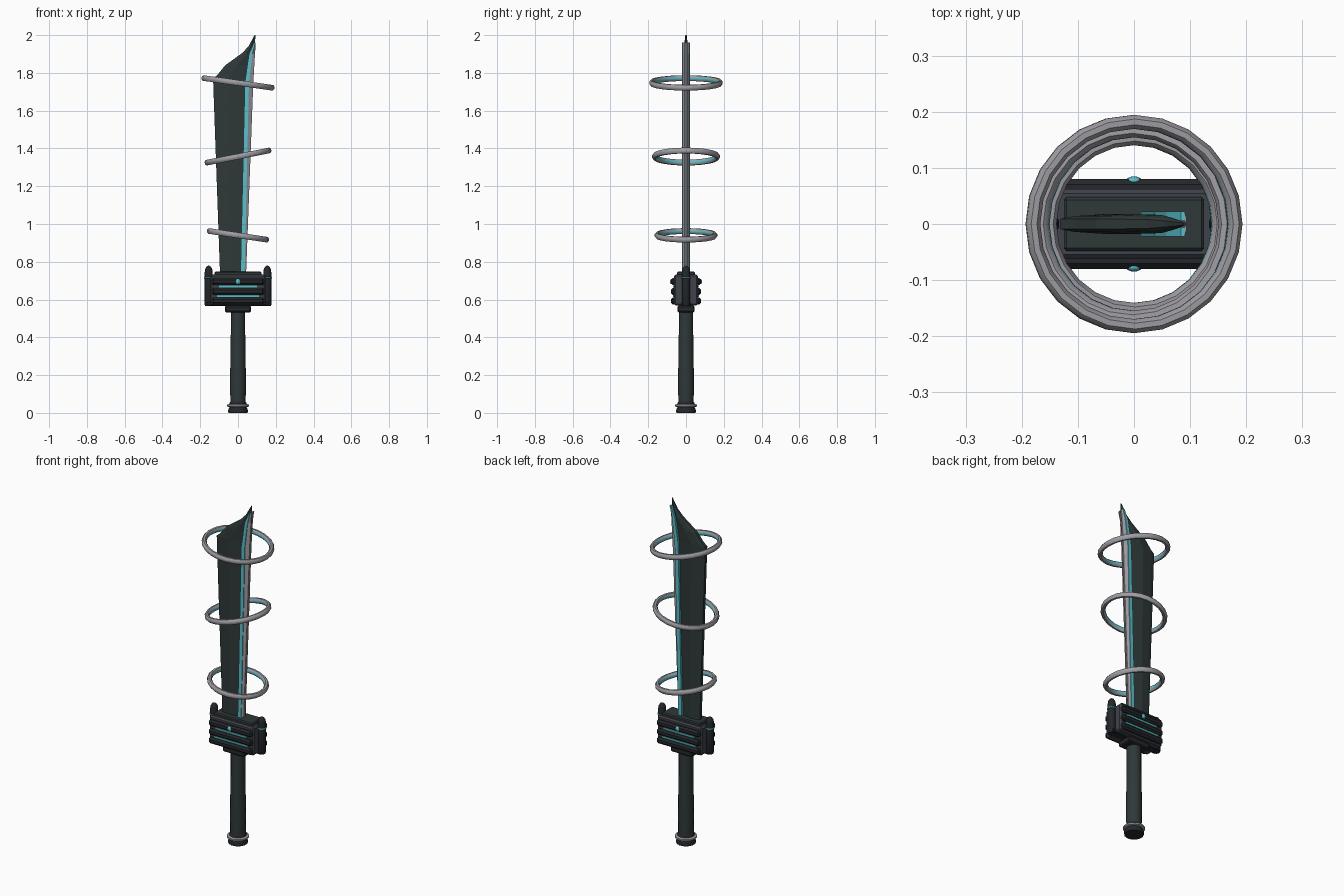
import bpy, bmesh, math
from mathutils import Matrix

cube = bpy.data.objects.get("Cube")
if cube:
    bpy.data.objects.remove(cube, do_unlink=True)


def material(name, rgb):
    m = bpy.data.materials.new(name)
    m.use_nodes = True
    m.diffuse_color = (*rgb, 1)
    bsdf = m.node_tree.nodes["Principled BSDF"]
    bsdf.inputs["Base Color"].default_value = (*rgb, 1)
    bsdf.inputs["Roughness"].default_value = 0.6
    return m


DARK = material("dark green steel", (0.028, 0.04, 0.04))
SLATE = material("slate metal", (0.05, 0.055, 0.07))
BLACK = material("black metal", (0.018, 0.02, 0.024))
GREY = material("light grey metal", (0.35, 0.34, 0.37))
TEAL = material("glowing teal", (0.1, 0.53, 0.6))


def finish(name, bm, *mats, smooth=False):
    bmesh.ops.recalc_face_normals(bm, faces=bm.faces)
    me = bpy.data.meshes.new(name)
    bm.to_mesh(me)
    bm.free()
    for m in mats:
        me.materials.append(m)
    ob = bpy.data.objects.new(name, me)
    bpy.context.collection.objects.link(ob)
    if smooth:
        bpy.ops.object.select_all(action='DESELECT')
        ob.select_set(True)
        bpy.context.view_layer.objects.active = ob
        bpy.ops.object.shade_smooth_by_angle(angle=math.radians(40))
    return ob


def box(name, size, loc, mat, bevel=0.0):
    bm = bmesh.new()
    bmesh.ops.create_cube(bm, size=1, matrix=Matrix.Translation(loc) @ Matrix.Diagonal((*size, 1)))
    if bevel:
        bmesh.ops.bevel(bm, geom=bm.edges[:], offset=bevel, segments=1, affect='EDGES')
    return finish(name, bm, mat)


def loft(name, sections, mat, smooth=False):
    """Skin a list of equally long closed point loops."""
    bm = bmesh.new()
    loops = [[bm.verts.new(p) for p in s] for s in sections]
    n = len(loops[0])
    for a, b in zip(loops, loops[1:]):
        for i in range(n):
            j = (i + 1) % n
            bm.faces.new((a[i], a[j], b[j], b[i]))
    bm.faces.new(loops[0])
    bm.faces.new(loops[-1])
    return finish(name, bm, mat, smooth=smooth)


def turned(name, profile, mat, x=0, y=0, sides=16):
    """Round part from (radius, height) pairs."""
    ang = [2 * math.pi * (i + 0.5) / sides for i in range(sides)]
    return loft(name, [[(x + r * math.cos(a), y + r * math.sin(a), z) for a in ang]
                       for r, z in profile], mat, smooth=True)


# Handle, pommel and collar
turned("handle", [(0.041, 0.05), (0.043, 0.15), (0.041, 0.3), (0.039, 0.42), (0.039, 0.54)], DARK)
turned("pommel", [(0.052, 0), (0.054, 0.012), (0.047, 0.03), (0.047, 0.05), (0.041, 0.06)], BLACK)
turned("pommel_ring", [(0.048, 0.03), (0.059, 0.034), (0.059, 0.043), (0.048, 0.047)], GREY)
box("guard_collar", (0.14, 0.09, 0.035), (0, 0, 0.55), BLACK, 0.006)

# Guard body with stepped top plate
box("guard_body", (0.29, 0.125, 0.165), (0, 0, 0.65), SLATE, 0.008)
box("guard_top_plate", (0.25, 0.096, 0.025), (0, 0, 0.735), DARK, 0.005)
box("guard_base", (0.33, 0.05, 0.02), (0, 0, 0.576), BLACK, 0.004)

for side in (-1, 1):
    word = "front" if side < 0 else "back"
    # Horizontal ribs with teal light bars between them
    for k, z in enumerate((0.592, 0.643, 0.695)):
        box(f"{word}_guard_rib_{k}", (0.28, 0.034, 0.036), (0, side * 0.063, z), BLACK, 0.01)
    for k, (z, w) in enumerate(((0.618, 0.22), (0.669, 0.2))):
        box(f"{word}_light_bar_{k}", (w, 0.008, 0.01), (0, side * 0.066, z), TEAL)
    # Small centre lamp on the top rib
    bm = bmesh.new()
    bmesh.ops.create_uvsphere(bm, u_segments=12, v_segments=8, radius=1,
                              matrix=Matrix.Translation((0, side * 0.077, 0.695))
                              @ Matrix.Diagonal((0.014, 0.008, 0.014, 1)))
    finish(f"{word}_lamp", bm, TEAL, smooth=True)

    # Domed posts on the guard ends
    word = "right" if side < 0 else "left"
    x = side * 0.155
    turned(f"{word}_post", [(0.018, 0.565), (0.022, 0.572), (0.022, 0.745), (0.019, 0.762),
                            (0.012, 0.774), (0.004, 0.779)], BLACK, x=x, sides=12)
    turned(f"{word}_post_ring", [(0.022, 0.711), (0.025, 0.713), (0.025, 0.718), (0.022, 0.72)],
           TEAL, x=x, sides=12)

# Blade: height, spine x, edge x, thickness factor
blade = [(0.73, -0.095, 0.038, 1), (1.77, -0.132, 0.078, 1), (1.79, -0.108, 0.079, 1),
         (1.84, -0.068, 0.083, 1), (1.905, 0.022, 0.088, 0.9), (1.94, 0.055, 0.09, 0.6),
         (2.0, 0.088, 0.092, 0.2)]


def blade_section(z, a, b, t):
    m, q = a + (b - a) * 0.4, a + (b - a) * 0.12
    half = [(a, 0.009), (q, 0.014), (m, 0.018), (b, 0.004)]
    return [(x, y * t, z) for x, y in half] + [(x, -y * t, z) for x, y in reversed(half)]


loft("blade", [blade_section(*s) for s in blade], DARK)

# Teal inlay and light grey cutting edge on both faces: height, start, seam, end
strips = [(0.74, 0.013, 0.035, 0.043), (1.75, 0.036, 0.058, 0.081),
          (1.9, 0.058, 0.076, 0.09), (1.96, 0.084, 0.091, 0.094)]
for side in (-1, 1):
    word = "front" if side < 0 else "back"

    def slab(z, a, b, y0, y1, y2):
        return [(a, side * y0, z), (b, side * y0, z), (b, side * y2, z), (a, side * y1, z)]

    loft(f"{word}_teal_inlay", [slab(z, a, m, 0.006, 0.022, 0.022) for z, a, m, b in strips], TEAL)
    loft(f"{word}_cutting_edge", [slab(z, m, b, 0.003, 0.018, 0.009) for z, a, m, b in strips], GREY)

# Tilted floating rings with a teal inner band
for name, z, radius, tilt in (("lower_ring", 0.94, 0.153, 8.5), ("middle_ring", 1.357, 0.167, -11),
                              ("upper_ring", 1.747, 0.182, 8)):
    bm = bmesh.new()
    major, minor = 24, 8
    grid = []
    for i in range(major):
        u = 2 * math.pi * i / major
        row = []
        for j in range(minor):
            v = 2 * math.pi * (j + 0.5) / minor
            r = radius + 0.0135 * math.cos(v)
            row.append(bm.verts.new((r * math.cos(u), r * math.sin(u), 0.016 * math.sin(v))))
        grid.append(row)
    for i in range(major):
        for j in range(minor):
            i2, j2 = (i + 1) % major, (j + 1) % minor
            f = bm.faces.new((grid[i][j], grid[i2][j], grid[i2][j2], grid[i][j2]))
            f.material_index = 1 if j == minor // 2 - 1 else 0
    bm.transform(Matrix.Translation((0, 0, z)) @ Matrix.Rotation(math.radians(tilt), 4, 'Y'))
    finish(name, bm, GREY, TEAL, smooth=True)
